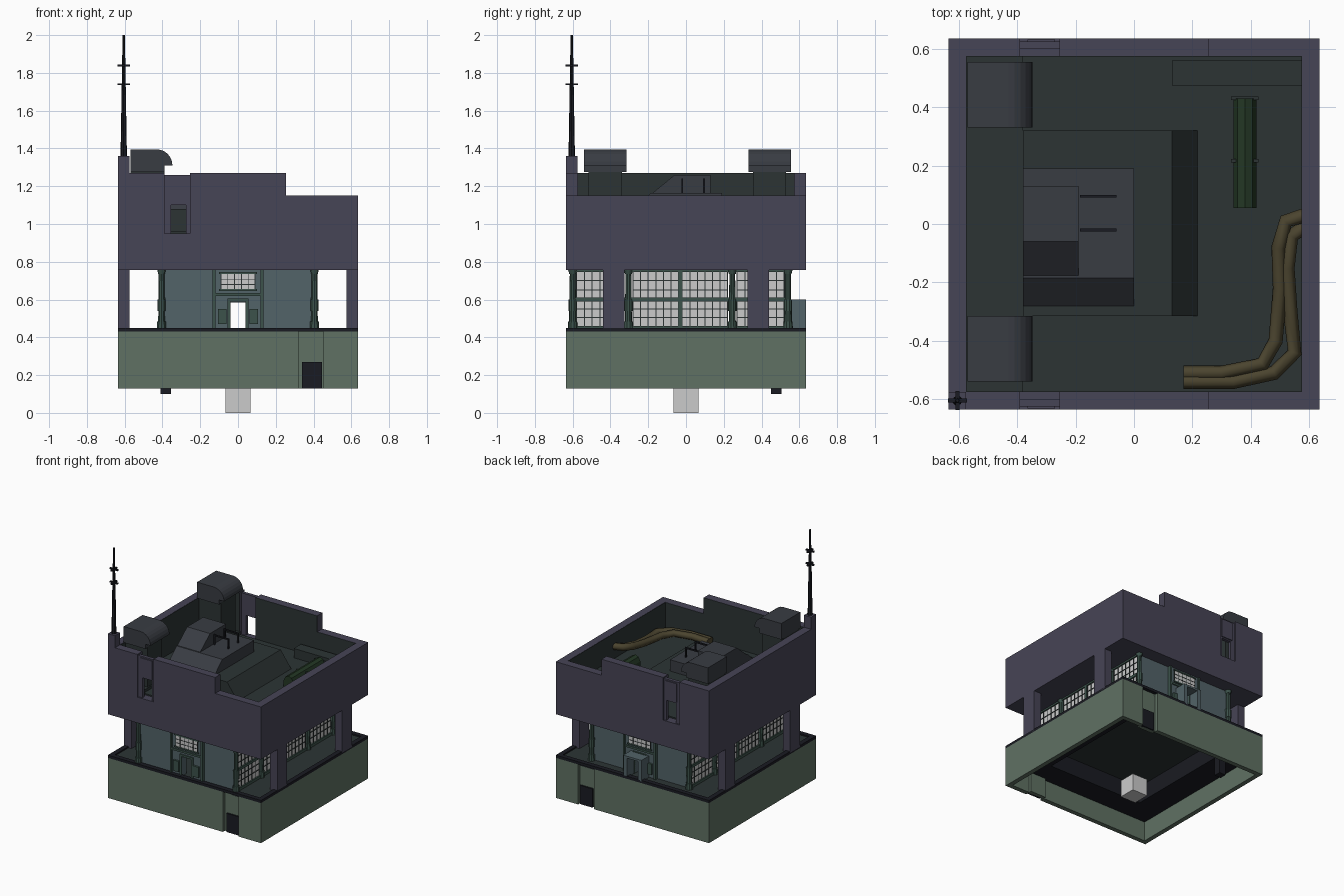
import bpy, bmesh, math
from mathutils import Vector

if "Cube" in bpy.data.objects:
    bpy.data.objects.remove(bpy.data.objects["Cube"])

def mat(name, r, g, b):
    m = bpy.data.materials.new(name)
    m.diffuse_color = (r, g, b, 1)
    m.use_nodes = True
    m.node_tree.nodes["Principled BSDF"].inputs["Base Color"].default_value = m.diffuse_color
    return m

PURPLE = mat("purple_wall", .062, .058, .092)
GREEN = mat("base_green", .115, .165, .125)
BLUE = mat("house_wall", .085, .125, .14)
TRIM = mat("trim_green", .045, .085, .07)
DARK = mat("dark_roof", .025, .034, .034)
SLATE = mat("slate", .04, .045, .055)
BLACK = mat("near_black", .01, .011, .016)
DUCT = mat("duct_green", .017, .038, .018)
PIPE = mat("pipe_brown", .07, .058, .028)

def finish(name, bm, m):
    bmesh.ops.recalc_face_normals(bm, faces=bm.faces)
    me = bpy.data.meshes.new(name)
    bm.to_mesh(me)
    bm.free()
    if m:
        me.materials.append(m)
    ob = bpy.data.objects.new(name, me)
    bpy.context.collection.objects.link(ob)
    return ob

def boxes(name, items, m=None):
    """Several (x0,x1,y0,y1,z0,z1) boxes in one object."""
    bm = bmesh.new()
    for x0, x1, y0, y1, z0, z1 in items:
        r = bmesh.ops.create_cube(bm, size=1)
        for v in r["verts"]:
            v.co = ((x0 + x1) / 2 + v.co.x * (x1 - x0), (y0 + y1) / 2 + v.co.y * (y1 - y0),
                    (z0 + z1) / 2 + v.co.z * (z1 - z0))
    return finish(name, bm, m)

def prism(name, prof, axis, a, b, m):
    """Extrude a profile along axis: 'y' uses (x,z) points, 'x' uses (y,z) points."""
    bm = bmesh.new()
    put = (lambda p, t: (p[0], t, p[1])) if axis == 'y' else (lambda p, t: (t, p[0], p[1]))
    f = bm.faces.new([bm.verts.new(put(p, a)) for p in prof])
    r = bmesh.ops.extrude_face_region(bm, geom=[f])
    d = Vector((0, b - a, 0)) if axis == 'y' else Vector((b - a, 0, 0))
    bmesh.ops.translate(bm, vec=d, verts=[g for g in r["geom"] if isinstance(g, bmesh.types.BMVert)])
    return finish(name, bm, m)

def cone(name, loc, r1, r2, h, m, seg=8):
    bm = bmesh.new()
    bmesh.ops.create_cone(bm, cap_ends=True, segments=seg, radius1=r1, radius2=r2, depth=h)
    bmesh.ops.translate(bm, vec=Vector(loc) + Vector((0, 0, h / 2)), verts=bm.verts)
    return finish(name, bm, m)

def flip(items, c=0.0):
    """Mirror boxes front to back about y = c."""
    return [(x0, x1, 2 * c - y1, 2 * c - y0, z0, z1) for x0, x1, y0, y1, z0, z1 in items]

E, W = .635, .575

# Block under the centre
boxes("core_block", [(-.065, .065, -.065, .065, 0, .13)])

# Hollow base, with a door niche in the front and back walls
front = [(-E, .32, -E, -.60, .13, .43), (.45, E, -E, -.60, .13, .43), (.32, .45, -.61, -.58, .13, .43)]
boxes("base_walls", front + flip(front) + [(-E, -.60, -.6, .6, .13, .43), (.60, E, -.6, .6, .13, .43)], GREEN)
door = [(.34, .445, -.622, -.605, .13, .27)]
boxes("base_doors", door + flip(door), BLACK)
rim = [(-E, E, -E, -.60, .43, .45)]
boxes("base_rim", rim + flip(rim) + [(-E, -.60, -.6, .6, .43, .45), (.60, E, -.6, .6, .43, .45)], BLACK)
boxes("deck", [(-.61, .61, -.61, .61, .41, .44)], DARK)
# Ledge and hanging peg below the deck
boxes("under_ledge", [(-.6, .6, -.6, -.42, .28, .41), (-.6, .6, .42, .6, .28, .41),
                      (-.6, -.4, -.42, .42, .28, .41), (.4, .6, -.42, .42, .28, .41)], BLACK)
boxes("under_peg", [(-.41, -.355, .45, .505, .10, .29)], BLACK)

# House walls, front and back alike about y = C
C = -.03
wall = [(-.40, -.13, -.59, -.56, .44, .76), (.13, .40, -.59, -.56, .44, .76)]
boxes("house_walls", wall + flip(wall, C), BLUE)
bay = [(-.13, -.04, -.605, -.55, .44, .76), (.04, .13, -.605, -.55, .44, .76), (-.04, .04, -.605, -.55, .59, .76)]
boxes("door_bay", bay + flip(bay, C), BLUE)
bay_trim = [(-.135, -.12, -.615, -.56, .44, .76), (.12, .135, -.615, -.56, .44, .76),
            (-.12, .12, -.613, -.60, .62, .635), (-.055, -.04, -.613, -.6, .44, .60),
            (.04, .055, -.613, -.6, .44, .60), (-.055, .055, -.613, -.6, .59, .605),
            (-.105, -.06, -.62, -.6, .47, .55), (.06, .105, -.62, -.6, .47, .55),
            (-.10, .10, -.613, -.6, .735, .745), (-.10, .10, -.613, -.6, .645, .655)]
boxes("bay_trim", bay_trim + flip(bay_trim, C), TRIM)
pane = [(-.09, .09, -.609, -.60, .655, .735)]
boxes("bay_windows", pane + flip(pane, C))
bars = [(x - .002, x + .002, -.611, -.605, .655, .735) for x in (-.09, -.054, -.018, .018, .054, .09)]
bars += [(-.09, .09, -.611, -.605, z - .002, z + .002) for z in (.68, .708)]
boxes("bay_window_bars", bars + flip(bars, C), DARK)
boxes("back_porch", [(-.075, -.045, .54, E, .44, .60), (.045, .075, .54, E, .44, .60),
                     (-.075, .075, .54, E, .585, .60)], BLUE)

# Side windows and their grids
glass, grid, frame = [], [], []
for s in (-1, 1):
    def side(a, b, y0, y1, z0, z1):
        return (min(s * a, s * b), max(s * a, s * b), y0, y1, z0, z1)
    for y0, y1 in ((-.58, -.33), (-.28, -.04), (-.02, .22), (.27, .52)):
        glass.append(side(.395, .405, y0, y1, .455, .75))
        grid += [side(.39, .409, y - .0025, y + .0025, .46, .75)
                 for y in [y0 + (y1 - y0) * i / 6 for i in range(7)]]
        grid += [side(.39, .409, y0, y1, z - .0025, z + .0025) for z in (.505, .55, .65, .70)]
    frame += [side(.385, .415, -.6, .54, .59, .61), side(.385, .415, -.6, .54, .44, .46),
              side(.385, .415, -.6, .54, .745, .76), side(.385, .415, -.04, -.02, .44, .76)]
boxes("side_glass", glass)
boxes("side_window_bars", grid, DARK)
boxes("side_window_frames", frame, TRIM)

# Round columns with feet, rings and caps
for x in (-.405, .405):
    for y in (-.60, -.305, .245, .54):
        cone("column", (x, y, .44), .019, .015, .32, TRIM, 10)
        cone("column_foot", (x, y, .44), .026, .024, .045, TRIM, 10)
        cone("column_ring", (x, y, .54), .022, .022, .06, TRIM, 10)
        cone("column_cap", (x, y, .735), .018, .025, .025, TRIM, 10)

# Outer posts that carry the upper box
boxes("outer_posts", [(x, x + .06, y, y + .115, .44, .77) for x in (-E, W) for y in (-.44, .325)], PURPLE)

# Upper box: slab, stepped parapet and corner mast post
boxes("upper_slab", [(-E, E, -E, E, .757, .95)], PURPLE)
par = [(-E, -.39, -E, -W, .95, 1.27), (-.255, .255, -E, -W, .95, 1.27), (.255, E, -E, -W, .95, 1.15)]
boxes("parapet", par + flip(par) + [(-E, -W, -W, W, .95, 1.27), (W, E, -W, W, .95, 1.15)], PURPLE)
# Dark inner face of the parapet
lin = [(-W, -.39, -W - .002, -W + .002, .95, 1.269), (-.255, .255, -W - .002, -W + .002, .95, 1.269),
       (.255, W, -W - .002, -W + .002, .95, 1.149)]
boxes("parapet_lining", lin + flip(lin) + [(-W - .002, -W + .002, -W, W, .95, 1.269),
                                           (W - .002, W + .002, -W, W, .95, 1.149)], DARK)
boxes("mast_post", [(-E, -W, -E, -W, 1.27, 1.36)], PURPLE)
boxes("roof_floor", [(-W, W, -W, W, .945, .96)], DARK)
boxes("roof_side_step", [(-W, -.38, -W, W, .95, .98)], DARK)
hatch = [(-.39, -.255, -.625, -.60, 1.10, 1.26), (-.39, -.355, -.625, -.60, .95, 1.10),
         (-.275, -.255, -.625, -.60, .95, 1.10), (-.365, -.27, -.632, -.62, 1.11, 1.25)]
boxes("wall_hatch", hatch + flip(hatch), PURPLE)

# Stepped roof housing with sloped ends
prism("housing_lower", [(-.38, .95), (.225, .95), (.13, 1.08), (-.38, 1.08)], 'y', -.315, .32, DARK)
prism("housing_middle", [(-.28, 1.08), (.19, 1.08), (.19, 1.165), (-.185, 1.165)], 'x', -.38, 0, SLATE)
prism("housing_upper", [(-.28, 1.08), (.13, 1.08), (.13, 1.26), (-.06, 1.26)], 'x', -.38, -.19, SLATE)
rails = []
for y in (-.02, .095):
    rails += [(-.185, -.06, y - .005, y + .005, 1.23, 1.24), (-.07, -.06, y - .005, y + .005, 1.16, 1.24),
              (-.185, -.175, y - .005, y + .005, 1.16, 1.24)]
boxes("handrails", rails, BLACK)

# Two curved vent hoods on stacks
arc = [(-.43 + .083 * math.sin(t), 1.31 + .085 * math.cos(t)) for t in [math.radians(15 * i) for i in range(7)]]
for y0, y1 in ((-.54, -.315), (.33, .555)):
    prism("vent_hood", [(-.57, 1.275), (-.57, 1.395)] + arc + [(-.39, 1.31), (-.39, 1.275)], 'y', y0, y1, SLATE)
    boxes("vent_stack", [(-.57, -.39, y0 + .025, y1 - .025, .96, 1.28)], DARK)

# Mast with two cross bars
cone("mast", (-.605, -.605, 1.36), .017, .006, .64, BLACK)
boxes("mast_bars", [(-.637, -.572, -.612, -.598, z - .005, z + .005) for z in (1.74, 1.84)] +
      [(-.612, -.598, -.637, -.572, z - .005, z + .005) for z in (1.74, 1.84)], BLACK)

# Roof ducts
boxes("back_duct", [(.13, W, .475, .56, .95, 1.03)], DARK)
prism("round_duct", [(.34, .95), (.34, 1.01), (.355, 1.04), (.38, 1.05), (.405, 1.04), (.42, 1.01), (.42, .95)],
      'y', .055, .43, DUCT)
boxes("duct_bands", [(.333, .427, y, y + .012, .95, 1.03) for y in (.21, .425)], DARK)

# Two pipes along the corner of the roof
def pipe(name, pts, r):
    cu = bpy.data.curves.new(name, 'CURVE')
    cu.dimensions = '3D'
    cu.bevel_depth, cu.bevel_resolution, cu.use_fill_caps = r, 1, True
    sp = cu.splines.new('POLY')
    sp.points.add(len(pts) - 1)
    for p, q in zip(sp.points, pts):
        p.co = (*q, 1)
    cu.materials.append(PIPE)
    bpy.context.collection.objects.link(bpy.data.objects.new(name, cu))

pipe("pipe_inner", [(.585, .03, 1.05), (.52, .01, 1.05), (.495, -.08, 1.03), (.50, -.22, 1.0), (.485, -.40, .99),
                    (.44, -.48, .99), (.30, -.51, .99), (.17, -.51, .985)], .025)
pipe("pipe_outer", [(.585, -.01, 1.03), (.54, -.04, 1.03), (.525, -.15, 1.01), (.535, -.30, .99), (.55, -.44, .985),
                    (.48, -.51, .985), (.34, -.54, .985), (.17, -.54, .985)], .025)
